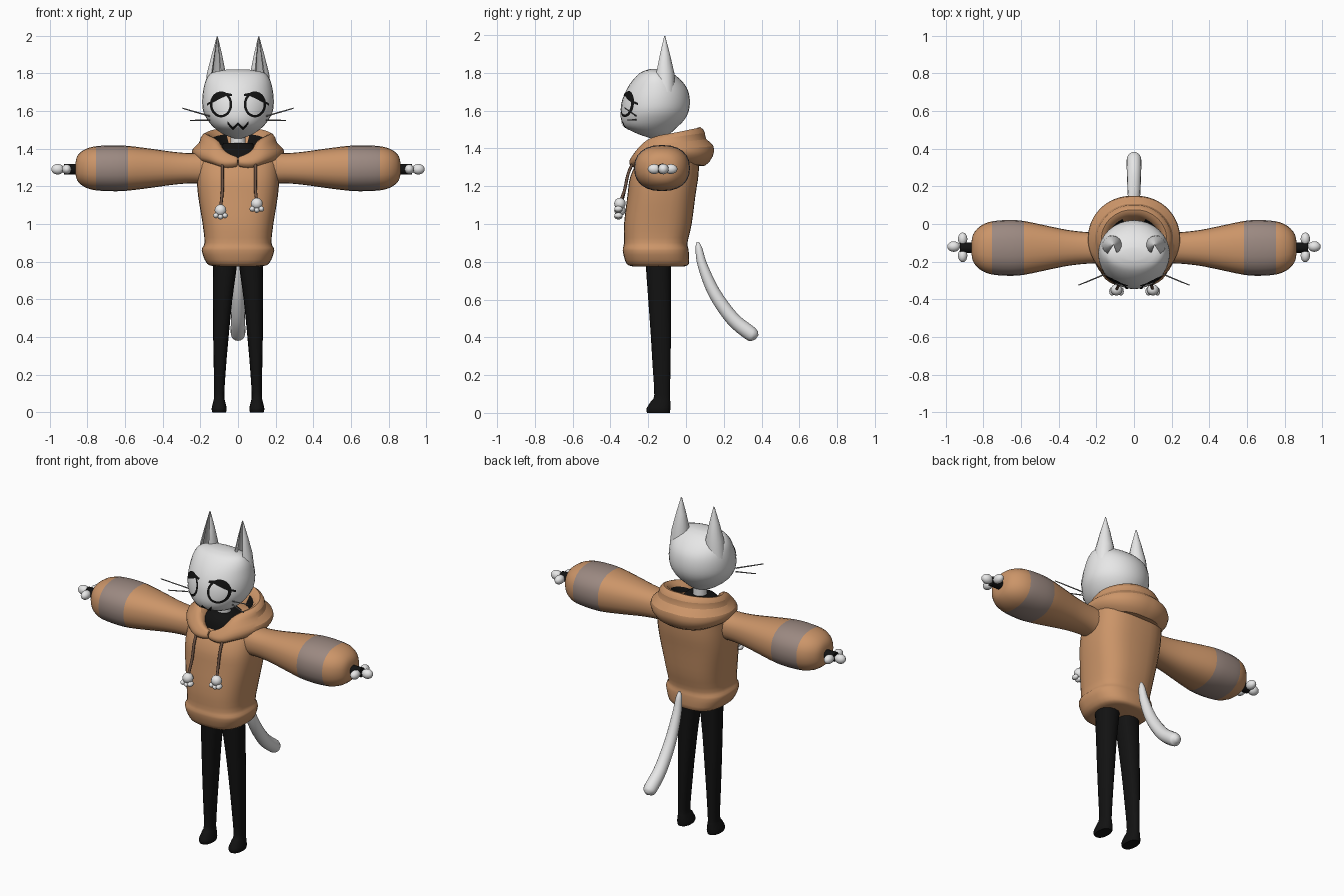
import bpy, bmesh, math
from mathutils import Vector, Matrix
from mathutils.bvhtree import BVHTree

if "Cube" in bpy.data.objects:
    bpy.data.objects.remove(bpy.data.objects["Cube"])


def material(name, r, g, b):
    m = bpy.data.materials.new(name)
    m.diffuse_color = (r, g, b, 1)
    m.use_nodes = True
    m.node_tree.nodes["Principled BSDF"].inputs["Base Color"].default_value = m.diffuse_color
    return m


FUR = material("white_fur", .80, .80, .80)
BROWN = material("tan_cloth", .60, .30, .14)
BLACK = material("black", .006, .006, .006)
BAND = material("mauve_band", .33, .25, .22)
GREY = material("ear_grey", .48, .48, .48)
WHISK = material("whisker_grey", .25, .25, .25)
CORD = material("cord_brown", .16, .09, .06)


def make(name, bm, mats, rule=None, recalc=True, angle=50):
    if recalc:
        bmesh.ops.recalc_face_normals(bm, faces=bm.faces)
    if rule:
        for f in bm.faces:
            f.material_index = rule(f)
    me = bpy.data.meshes.new(name)
    bm.to_mesh(me)
    bm.free()
    for m in mats:
        me.materials.append(m)
    ob = bpy.data.objects.new(name, me)
    bpy.context.collection.objects.link(ob)
    bpy.ops.object.select_all(action='DESELECT')
    ob.select_set(True)
    bpy.context.view_layer.objects.active = ob
    bpy.ops.object.shade_smooth_by_angle(angle=math.radians(angle))
    return ob


def smooth_keys(keys, k=3):
    # Catmull-Rom resampling of key tuples
    out = []
    for i in range(len(keys) - 1):
        p = [keys[min(max(i + d, 0), len(keys) - 1)] for d in (-1, 0, 1, 2)]
        for j in range(k):
            t = j / k
            out.append(tuple(.5 * (2 * b + (c - a) * t + (2 * a - 5 * b + 4 * c - d) * t * t
                                   + (3 * b - a - 3 * c + d) * t ** 3) for a, b, c, d in zip(*p)))
    return out + [keys[-1]]


def skin(bm, rings, closed=True, caps=True):
    rows = [[bm.verts.new(p) for p in r] for r in rings]
    n = len(rows[0])
    for a, b in zip(rows, rows[1:]):
        for i in range(n if closed else n - 1):
            j = (i + 1) % n
            bm.faces.new((a[i], a[j], b[j], b[i]))
    if caps:
        bm.faces.new(rows[0])
        bm.faces.new(rows[-1])


def loft(name, keys, mats, axis='z', e=2.0, n=24, rule=None):
    # keys: position on the axis, then min/max on the two other axes
    bm = bmesh.new()
    rings = []
    for t, a0, a1, b0, b1 in smooth_keys(keys):
        ring = []
        for i in range(n):
            w = 2 * math.pi * i / n
            c, s = math.cos(w), math.sin(w)
            u = (a0 + a1) / 2 + (a1 - a0) / 2 * math.copysign(abs(c) ** (2 / e), c)
            v = (b0 + b1) / 2 + (b1 - b0) / 2 * math.copysign(abs(s) ** (2 / e), s)
            ring.append((u, v, t) if axis == 'z' else (t, u, v))
        rings.append(ring)
    skin(bm, rings)
    return make(name, bm, mats, rule)


def blobs(name, items, mat):
    bm = bmesh.new()
    for c, r in items:
        bmesh.ops.create_uvsphere(bm, u_segments=16, v_segments=10, radius=1,
                                  matrix=Matrix.Translation(c) @ Matrix.Diagonal((*r, 1)))
    return make(name, bm, [mat])


def tube(name, keys, mat, n=12):
    # keys: x, y, z, radius
    bm = bmesh.new()
    ks = smooth_keys(keys, 4)
    rings = []
    for i, k in enumerate(ks):
        p = Vector(k[:3])
        d = (Vector(ks[min(i + 1, len(ks) - 1)][:3]) - Vector(ks[max(i - 1, 0)][:3])).normalized()
        side = d.cross(Vector((0, 1, 0) if abs(d.x) > .5 else (1, 0, 0))).normalized()
        up = d.cross(side)
        rings.append([p + k[3] * (side * math.cos(w) + up * math.sin(w))
                      for w in (2 * math.pi * q / n for q in range(n))])
    skin(bm, rings)
    return make(name, bm, [mat])


# head and neck
head = loft("head", [(z, -x, x, a, b) for z, x, a, b in (
    (1.455, .02, -.19, -.14), (1.475, .075, -.25, -.09), (1.51, .125, -.32, -.05),
    (1.55, .16, -.343, -.01), (1.60, .185, -.345, .015), (1.66, .19, -.335, .02),
    (1.72, .183, -.31, .005), (1.77, .168, -.275, -.035), (1.805, .135, -.235, -.085),
    (1.82, .06, -.19, -.13))], [FUR], n=32)
loft("neck", [(z, -.04, .04, -.175, -.095) for z in (1.36, 1.43, 1.5)], [FUR])
tree = BVHTree.FromPolygons([v.co for v in head.data.vertices],
                            [p.vertices[:] for p in head.data.polygons])


def plate(name, rows, mat=BLACK):
    # thin painted patch laid onto the face
    bm = bmesh.new()
    pts = []
    for row in rows:
        line = []
        for x, z in row:
            hit = tree.ray_cast(Vector((x, -2, z)), Vector((0, 1, 0)))[0]
            line.append((x, (hit.y if hit else -.2) - .005, z))
        pts.append(line)
    skin(bm, pts, closed=False, caps=False)
    for f in bm.faces:
        f.normal_update()
        if f.normal.y > 0:
            f.normal_flip()
    return make(name, bm, [mat], recalc=False)


def stroke(name, pts, w):
    rows = []
    for (x0, z0), (x1, z1) in zip(pts, pts[1:]):
        rows += [(x0 + (x1 - x0) * t / 6, z0 + (z1 - z0) * t / 6) for t in range(6)]
    rows.append(pts[-1])
    plate(name, [[(x, z - w), (x, z + w)] for x, z in rows])


stroke("mouth", [(-.055, 1.537), (-.028, 1.506), (0, 1.532), (.028, 1.506), (.055, 1.537)], .008)

for s, side in ((-1, "left"), (1, "right")):
    # eye: ring, drooping lid and lash line
    cx, cz = .09 * s, 1.635
    ang = [2 * math.pi * i / 32 for i in range(33)]
    plate(side + "_eye_ring", [[(cx + r * math.cos(a), cz + (r + .01) * math.sin(a))
                                for r in (.046, .059)] for a in ang])
    rows = []
    for i in range(15):
        dx = -.052 + .109 * i / 14
        top = .069 * math.sqrt(max(0, 1 - (dx / .059) ** 2))
        low = min(top, .033 - .45 * dx)
        rows.append([(cx + s * dx, cz + low + (top - low) * j / 4) for j in range(5)])
    plate(side + "_eyelid", rows)
    stroke(side + "_lash", [(cx - s * .058, cz + .05), (cx - s * .03, cz + .055),
                            (cx + s * .074, cz)], .006)

    # ear with hollow front
    bm = bmesh.new()
    rings = []
    for z, ex, r in ((1.70, .122, .056), (1.80, .115, .051), (1.90, .112, .028), (1.995, .11, .003)):
        arc = [math.radians(-60 + 25 * i) for i in range(13)]
        loop = [(r, a) for a in arc] + [(r * .72, a) for a in reversed(arc)]
        rings.append([(s * ex + q * math.cos(a), -.113 + q * math.sin(a), z) for q, a in loop])
    skin(bm, rings)

    def inner(f, c=.113 * s):
        m = f.calc_center_median()
        d = Vector((m.x - c, m.y + .113, 0))
        return 1 if d.dot(f.normal) < 0 and abs(f.normal.z) < .7 else 0
    make(side + "_ear", bm, [FUR, GREY], inner)

    # whiskers
    tube(side + "_upper_whisker", [(s * .15, -.265, 1.573, .004), (s * .295, -.325, 1.615, .003)], WHISK, 6)
    tube(side + "_lower_whisker", [(s * .15, -.265, 1.552, .004), (s * .255, -.31, 1.55, .003)], WHISK, 6)

    # puffy sleeve with a band
    loft(side + "_sleeve", [(s * x, -.127 - ry, -.127 + ry, 1.296 - rz, 1.296 + rz) for x, rz, ry in (
        (.15, .085, .082), (.25, .08, .084), (.35, .088, .095), (.45, .102, .115),
        (.585, .119, .143), (.67, .122, .148), (.755, .117, .141), (.805, .104, .123),
        (.84, .082, .094), (.858, .055, .062), (.864, .02, .02))], [BROWN, BAND], 'x', 2.3,
        rule=lambda f: 1 if .585 < abs(f.calc_center_median().x) < .755 else 0)
    loft(side + "_cuff", [(s * x, -.153, -.097, 1.264, 1.32) for x in (.84, .88, .925)], [BLACK], 'x', n=16)

    # paw
    blobs(side + "_paw", [((s * .958, -.12, 1.291), (.034, .028, .028)),
                          ((s * .91, -.168, 1.291), (.025, .035, .026)),
                          ((s * .91, -.08, 1.291), (.025, .035, .026))], FUR)

    # leg and foot
    loft(side + "_leg", [(z, s * c - r, s * c + r, a, b) for z, c, r, a, b in (
        (0, .10, .036, -.205, -.086), (.02, .10, .04, -.21, -.083), (.06, .10, .031, -.187, -.083),
        (.095, .10, .027, -.168, -.085), (.25, .096, .033, -.177, -.082), (.42, .09, .042, -.187, -.08),
        (.6, .081, .051, -.20, -.08), (.77, .07, .063, -.212, -.08), (.86, .066, .066, -.215, -.08))],
        [BLACK], e=2.3, n=16)

# drawstrings with paw-shaped ends
for side, x0, x1, z in (("left", -.083, -.093, 1.065), ("right", .093, .10, 1.10)):
    tube(side + "_drawstring", [(x0, -.27, 1.345, .008), (x0, -.305, 1.27, .008),
                                (x0, -.325, 1.18, .008), (x1, -.348, z + .02, .008)], CORD, 8)
    blobs(side + "_drawstring_end", [((x1, -.35, z + .008), (.031, .03, .031))] +
          [((x1 + d, -.358, z - .02 - (.006 if d == 0 else 0)), (.015, .022, .015))
           for d in (-.024, 0, .024)], FUR)

# hoodie body
loft("hoodie_body", [(z, -x, x, a, b) for z, x, a, b in (
    (.775, .125, -.28, -.01), (.79, .165, -.315, .015), (.86, .193, -.335, .014),
    (.90, .178, -.328, .008), (1.0, .188, -.328, .03), (1.15, .212, -.31, .05),
    (1.25, .219, -.295, .065), (1.34, .216, -.25, .07), (1.375, .21, -.205, .07),
    (1.405, .18, -.16, .05), (1.42, .10, -.10, .03))], [BROWN], e=2.7, n=32)

# dark shirt in the neckline
loft("shirt", [(1.29, -.12, .12, -.25, 0), (1.36, -.11, .11, -.238, -.02),
               (1.40, -.10, .10, -.225, -.03), (1.43, -.075, .075, -.20, -.05)], [BLACK], e=3)

# folded hood: cross-sections (radius, height) at angles from back to front
SECT = (
    (0, .06, 1.38, .11, 1.50, .145, 1.525, .178, 1.48, .165, 1.45, .225, 1.42, .218, 1.36, .17, 1.29, .10, 1.32),
    (45, .07, 1.37, .12, 1.49, .16, 1.515, .19, 1.475, .18, 1.445, .24, 1.41, .235, 1.36, .19, 1.30, .11, 1.32),
    (90, .09, 1.36, .14, 1.47, .175, 1.49, .205, 1.46, .20, 1.43, .25, 1.40, .247, 1.37, .21, 1.32, .13, 1.33),
    (135, .09, 1.34, .13, 1.435, .17, 1.46, .20, 1.44, .215, 1.42, .245, 1.385, .25, 1.35, .235, 1.32, .14, 1.32),
    (160, .14, 1.31, .165, 1.37, .195, 1.39, .215, 1.38, .225, 1.365, .24, 1.345, .245, 1.325, .235, 1.30, .17, 1.29),
    (180, .17, 1.32, .185, 1.345, .20, 1.355, .21, 1.355, .215, 1.35, .22, 1.34, .225, 1.33, .22, 1.31, .18, 1.30))
half = smooth_keys(SECT, 4)
rings = []
for s, seq in ((-1, half[::-1]), (1, half[1:])):
    for k in seq:
        a = math.radians(k[0])
        rings.append([(s * r * math.sin(a), -.07 + r * math.cos(a), z)
                      for r, z in zip(k[1::2], k[2::2])])
bm = bmesh.new()
skin(bm, rings)
hood = make("hood", bm, [BROWN, BLACK], lambda f: 1 if len(f.verts) == 4 and
            f.normal.dot(Vector((0, -.07, 1.4)) - f.calc_center_median()) > .07
            and f.normal.z > -.2 and f.calc_center_median().y > -.2 else 0)
hood.modifiers.new("soften", 'SUBSURF').levels = 1

# tail
tube("tail", [(0, .062, .905, .006), (0, .068, .87, .018), (0, .088, .78, .026), (0, .15, .635, .033),
              (0, .245, .50, .037), (0, .335, .425, .039), (0, .362, .409, .032), (0, .376, .40, .012)], FUR, 16)
